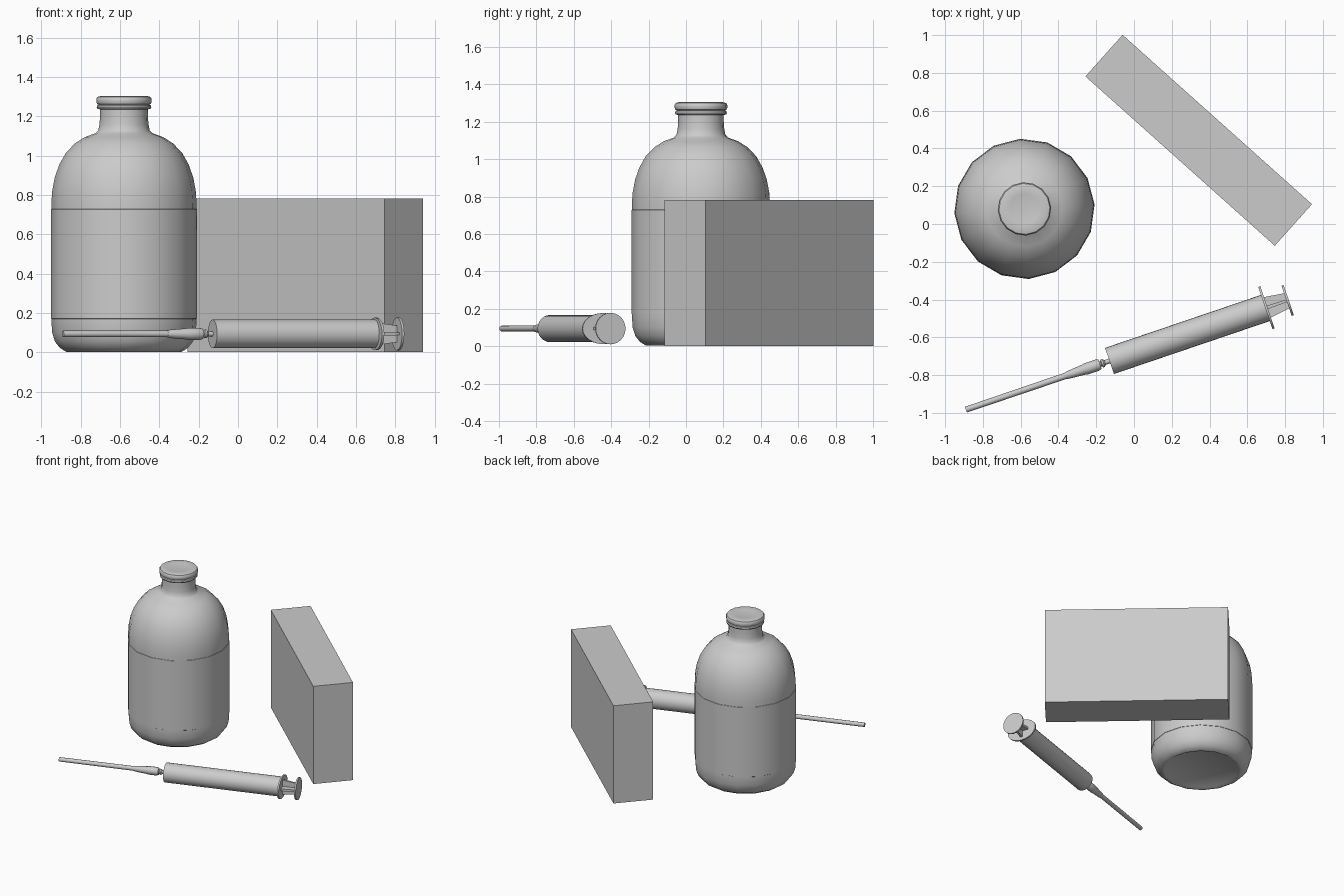
import bpy, bmesh, math
from mathutils import Matrix, Vector

if "Cube" in bpy.data.objects:
    bpy.data.objects.remove(bpy.data.objects["Cube"])


def finish(name, bm, matrix, smooth=True):
    bmesh.ops.recalc_face_normals(bm, faces=bm.faces)
    mesh = bpy.data.meshes.new(name)
    bm.to_mesh(mesh)
    bm.free()
    obj = bpy.data.objects.new(name, mesh)
    bpy.context.collection.objects.link(obj)
    obj.matrix_world = matrix
    if smooth:
        bpy.ops.object.select_all(action='DESELECT')
        obj.select_set(True)
        bpy.context.view_layer.objects.active = obj
        bpy.ops.object.shade_smooth_by_angle(angle=math.radians(35))
    return obj


def lathe(name, profile, sides, matrix, sx=1.0, caps=True):
    """Revolve (radius, height) points around local z."""
    bm = bmesh.new()
    rings = []
    for r, z in profile:
        rings.append([bm.verts.new((sx * r * math.cos(2 * math.pi * i / sides),
                                    r * math.sin(2 * math.pi * i / sides), z))
                      for i in range(sides)])
    for a, b in zip(rings, rings[1:]):
        for i in range(sides):
            j = (i + 1) % sides
            bm.faces.new((a[i], a[j], b[j], b[i]))
    if caps:
        bm.faces.new(rings[0][::-1])
        bm.faces.new(rings[-1])
    return finish(name, bm, matrix)


def block(name, size, matrix, end_scale=1.0):
    """Box centred on local origin; its +z end can be tapered."""
    bm = bmesh.new()
    bmesh.ops.create_cube(bm, size=1)
    for v in bm.verts:
        k = end_scale if v.co.z > 0 else 1.0
        v.co = Vector((v.co.x * size[0] * k, v.co.y * size[1] * k, v.co.z * size[2]))
    return finish(name, bm, matrix, smooth=False)


# Bottle body with recessed base, domed shoulder and neck
bottle = Matrix.Translation((-0.58, 0.08, 0)) @ Matrix.Rotation(math.radians(3.5), 4, 'Z')
lathe("bottle_body", [
    (0.265, 0.012), (0.28, 0.003), (0.295, 0.003), (0.328, 0.024), (0.352, 0.055),
    (0.366, 0.1), (0.37, 0.16), (0.37, 0.76), (0.366, 0.82), (0.353, 0.89),
    (0.33, 0.955), (0.296, 1.015), (0.25, 1.063), (0.2, 1.095), (0.145, 1.115),
    (0.131, 1.13), (0.125, 1.16), (0.122, 1.2), (0.122, 1.24)], 16, bottle)

# Label wrapped around the straight wall
lathe("bottle_label", [(0.369, 0.17), (0.372, 0.172), (0.372, 0.728), (0.369, 0.73)],
      16, bottle, caps=False)

# Crimped cap: lower bead, groove, upper rim
lathe("bottle_cap", [
    (0.12, 1.236), (0.135, 1.238), (0.139, 1.247), (0.136, 1.256), (0.13, 1.26),
    (0.137, 1.264), (0.141, 1.275), (0.141, 1.29), (0.135, 1.3), (0.115, 1.305),
    (0.08, 1.303), (0.075, 1.302)], 16, bottle)

# Carton
carton = Matrix.Translation((0.3425, 0.443, 0.392)) @ Matrix.Rotation(math.radians(-41.8), 4, 'Z')
block("carton", (1.345, 0.295, 0.78), carton)

# Syringe frame: local z runs from needle tip to plunger, local x stays horizontal
ang = math.radians(18.75)
along = Vector((math.cos(ang), math.sin(ang), 0))
side = Vector((-math.sin(ang), math.cos(ang), 0))
up = side.cross(along) * -1
syringe = Matrix((side, along.cross(side), along)).transposed().to_4x4()
syringe.translation = Vector((-0.89, -0.983, 0.094))

lathe("needle_cover", [(0.016, 0), (0.017, 0.58)], 12, syringe)
lathe("needle_hub", [(0.018, 0.56), (0.021, 0.575), (0.028, 0.66), (0.031, 0.675),
                     (0.031, 0.735), (0.026, 0.75)], 12, syringe)
lathe("nozzle", [(0.014, 0.745), (0.014, 0.755), (0.022, 0.76), (0.022, 0.77),
                 (0.013, 0.778), (0.013, 0.806)], 12, syringe)
lathe("barrel", [(0.073, 0.803), (0.073, 1.68)], 24, syringe)

# Oval finger flange
lathe("finger_flange", [(0.083, 1.674), (0.083, 1.686)], 24, syringe, sx=1.42)

# Plunger: crossed ribs and thumb disc
for i in range(2):
    place = syringe @ Matrix.Rotation(math.radians(90 * i), 4, 'Z') @ Matrix.Translation((0, 0, 1.74))
    block("plunger_rib_%d" % (i + 1), (0.115, 0.018, 0.115), place, 0.72)
lathe("thumb_disc", [(0.084, 1.793), (0.084, 1.805)], 24, syringe)
